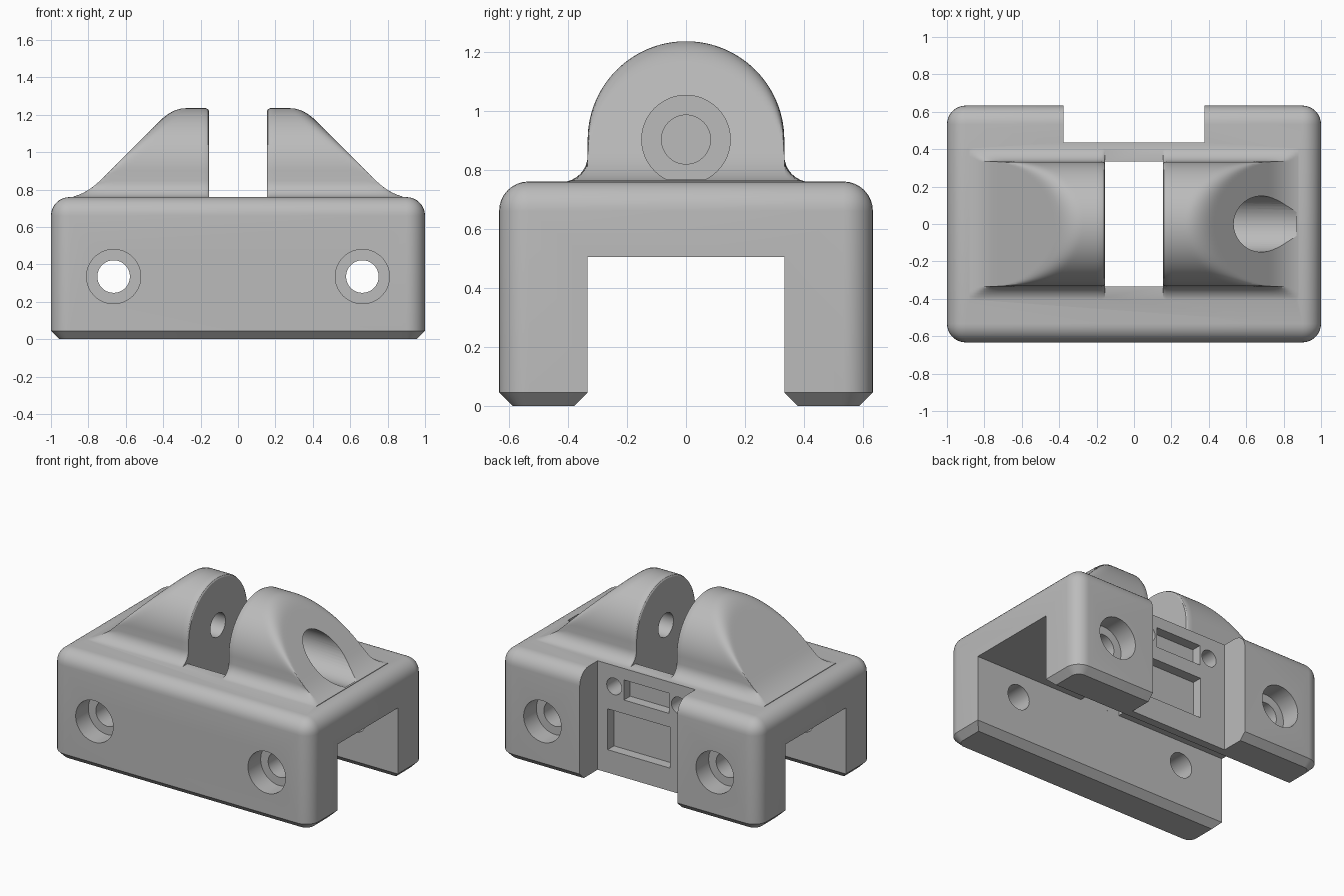
import bpy, bmesh, math
from mathutils import Matrix

if "Cube" in bpy.data.objects:
    bpy.data.objects.remove(bpy.data.objects["Cube"])

grey = bpy.data.materials.new("plastic_grey")
grey.diffuse_color = (0.5, 0.5, 0.5, 1)
grey.use_nodes = True
grey.node_tree.nodes["Principled BSDF"].inputs["Base Color"].default_value = grey.diffuse_color


def make(name, bm):
    bmesh.ops.recalc_face_normals(bm, faces=bm.faces)
    me = bpy.data.meshes.new(name)
    bm.to_mesh(me)
    bm.free()
    ob = bpy.data.objects.new(name, me)
    bpy.context.collection.objects.link(ob)
    me.materials.append(grey)
    return ob


def box_bm(x0, x1, y0, y1, z0, z1):
    bm = bmesh.new()
    bmesh.ops.create_cube(bm, size=1)
    for v in bm.verts:
        v.co = ((x0 + x1) / 2 + v.co.x * (x1 - x0),
                (y0 + y1) / 2 + v.co.y * (y1 - y0),
                (z0 + z1) / 2 + v.co.z * (z1 - z0))
    return bm


def box(name, *size):
    return make(name, box_bm(*size))


def rod(name, axis, r, a, b, u, z, n=48):
    """Cylinder along x or y from a to b; u is the other horizontal position."""
    bm = bmesh.new()
    bmesh.ops.create_cone(bm, cap_ends=True, segments=n, radius1=r, radius2=r, depth=b - a)
    m = (a + b) / 2
    if axis == 'x':
        mat = Matrix.Translation((m, u, z)) @ Matrix.Rotation(math.pi / 2, 4, 'Y')
    else:
        mat = Matrix.Translation((u, m, z)) @ Matrix.Rotation(math.pi / 2, 4, 'X')
    bm.transform(mat)
    return make(name, bm)


def combine(ob, other, op='DIFFERENCE'):
    mod = ob.modifiers.new("combine", 'BOOLEAN')
    mod.operation, mod.object, mod.solver = op, other, 'EXACT'
    bpy.context.view_layer.objects.active = ob
    bpy.ops.object.modifier_apply(modifier=mod.name)
    bpy.data.objects.remove(other)


# Base block: rounded sides and top, chamfered foot
bm = box_bm(-1, 1, -0.633, 0.633, 0, 0.76)
edges = [e for e in bm.edges if max(v.co.z for v in e.verts) > 0.5]
bmesh.ops.bevel(bm, geom=edges, offset=0.1, segments=8, profile=0.5, affect='EDGES')
foot = [e for e in bm.edges if all(v.co.z < 0.001 for v in e.verts)]
bmesh.ops.bevel(bm, geom=foot, offset=0.045, segments=1, affect='EDGES')
body = make("hinge_bracket", bm)

# Lug cross-section: dome flaring into a base fillet
R, F, CZ, TOP = 0.333, 0.09, 0.902, 0.758
half = [(R + F - F * math.sin(t), TOP + F - F * math.cos(t))
        for t in [i * math.pi / 16 for i in range(9)]]
half += [(R * math.cos(t), CZ + R * math.sin(t))
         for t in [i * math.pi / 56 for i in range(28)]]
profile = half + [(0, CZ + R)] + [(-y, z) for y, z in reversed(half)]


def smin(a, b, k):
    h = max(k - abs(a - b), 0) / k
    return min(a, b) - h * h * k / 4


def lug(name, side):
    """Loft along x, with the dome softly cut by a 45 degree ramp."""
    bm = bmesh.new()
    stations = [(0.155, 0.97), (0.16, 0.988), (0.172, 1)]
    stations += [(0.2 + 0.68 * i / 44, 1) for i in range(45)]
    rings = []
    for x, s in stations:
        ramp = -smin(-(1.585 - x), -TOP, 0.1)
        k = max(min(0.07, 0.7 * (ramp - TOP)), 1e-4)
        pts = [(y * s, smin(TOP + (z - TOP) * s, ramp, k)) for y, z in profile]
        pts += [(-R - F, 0.7), (R + F, 0.7)]
        rings.append([bm.verts.new((side * x, y, z)) for y, z in pts])
    n = len(rings[0])
    for a, b in zip(rings, rings[1:]):
        for i in range(n):
            j = (i + 1) % n
            bm.faces.new((a[i], a[j], b[j], b[i]))
    bm.faces.new(rings[0])
    bm.faces.new(rings[-1])
    bmesh.ops.remove_doubles(bm, verts=bm.verts, dist=0.0003)
    bmesh.ops.triangulate(bm, faces=[f for f in bm.faces if len(f.verts) == 4])
    return make(name, bm)


for side in (-1, 1):
    combine(body, lug("lug", side), 'UNION')

# Lengthwise channel with flared mouth
section = [(-0.333, 0.505), (0.333, 0.505), (0.333, 0.045), (0.428, -0.05),
           (-0.428, -0.05), (-0.333, 0.045)]
bm = bmesh.new()
ends = [[bm.verts.new((x, y, z)) for y, z in section] for x in (-1.2, 1.2)]
for i in range(6):
    j = (i + 1) % 6
    bm.faces.new((ends[0][i], ends[0][j], ends[1][j], ends[1][i]))
for e in ends:
    bm.faces.new(e)
combine(body, make("channel", bm))

# Slot between the lugs and recess in the back
combine(body, box("slot", -0.155, 0.155, -0.3329, 0.3329, 0.4, 1.4))
combine(body, box("back_recess", -0.377, 0.377, 0.435, 0.9, -0.2, 1))

# Pockets and pin holes in the recessed back wall
combine(body, box("small_pocket", -0.175, 0.175, 0.365, 0.5, 0.54, 0.68))
combine(body, box("large_pocket", -0.18, 0.3, 0.365, 0.5, 0.16, 0.445))
for x in (-0.25, 0.25):
    combine(body, rod("pin_hole", 'y', 0.058, 0.3, 0.5, x, 0.615, 24))

# Counterbored screw holes through both legs
for x in (-0.665, 0.665):
    combine(body, rod("screw_hole", 'y', 0.087, -0.8, 0.8, x, 0.335))
    for a, b in ((-0.8, -0.493), (0.493, 0.8)):
        combine(body, rod("counterbore", 'y', 0.145, a, b, x, 0.335))

# Axle hole, blind in the left lug and counterbored in the right one
combine(body, rod("axle_hole", 'x', 0.083, -0.38, 0.45, 0, 0.902))
combine(body, rod("axle_counterbore", 'x', 0.15, 0.35, 0.87, 0, 0.902))

bpy.ops.object.select_all(action='DESELECT')
body.select_set(True)
bpy.context.view_layer.objects.active = body
bpy.ops.object.shade_smooth_by_angle(angle=math.radians(30))
